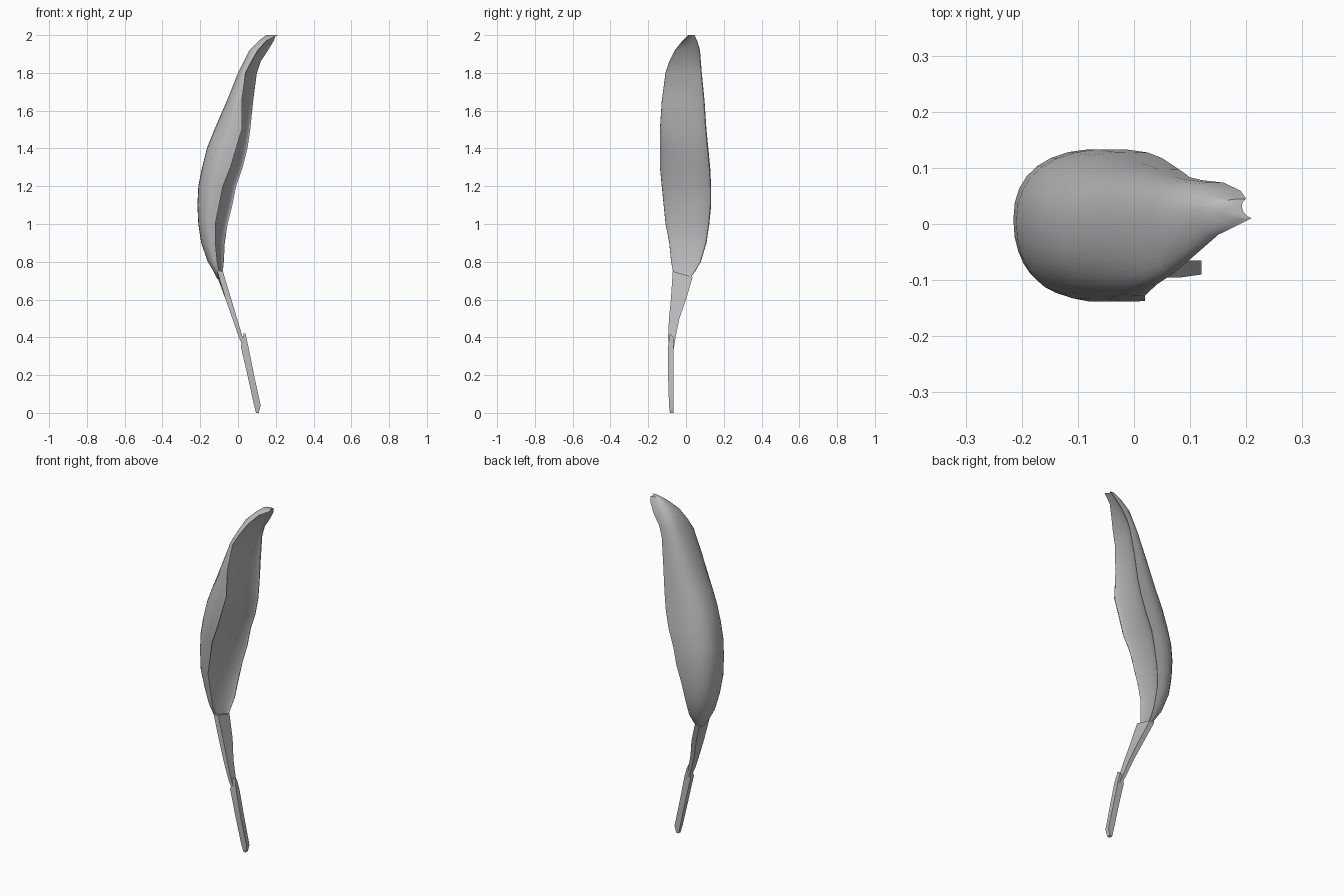
import bpy, bmesh, math
from mathutils import Vector

if "Cube" in bpy.data.objects:
    bpy.data.objects.remove(bpy.data.objects["Cube"], do_unlink=True)

grey = bpy.data.materials.new("plain grey")
grey.use_nodes = True
grey.diffuse_color = (0.5, 0.5, 0.5, 1)
grey.node_tree.nodes["Principled BSDF"].inputs["Base Color"].default_value = (0.5, 0.5, 0.5, 1)


def loft(name, rings, angle):
    """Skin closed rings of points, cap both ends and shade the result."""
    bm = bmesh.new()
    loops = [[bm.verts.new(p) for p in ring] for ring in rings]
    count = len(loops[0])
    for low, high in zip(loops, loops[1:]):
        for i in range(count):
            j = (i + 1) % count
            bm.faces.new((low[i], low[j], high[j], high[i]))
    # Each ring is a strip, so its ends close with a row of quads
    for ring in (loops[0], loops[-1]):
        for i in range(count // 2 - 1):
            bm.faces.new((ring[i], ring[i + 1], ring[-i - 2], ring[-i - 1]))
    bmesh.ops.recalc_face_normals(bm, faces=bm.faces)
    mesh = bpy.data.meshes.new(name)
    bm.to_mesh(mesh)
    bm.free()
    obj = bpy.data.objects.new(name, mesh)
    bpy.context.collection.objects.link(obj)
    mesh.materials.append(grey)
    bpy.ops.object.select_all(action="DESELECT")
    obj.select_set(True)
    bpy.context.view_layer.objects.active = obj
    bpy.ops.object.shade_smooth_by_angle(angle=math.radians(angle))
    return obj


def blade_ring(z, y_front, y_back, spine, front_edge, back_edge, steps=16):
    """Rounded outer arc from front edge to back edge, shallow hollow back."""
    middle, half = (y_front + y_back) / 2, (y_back - y_front) / 2
    outer, inner = [], []
    for i in range(steps + 1):
        t = math.pi * i / steps
        across = -math.copysign(abs(math.cos(t)) ** 0.9, math.cos(t))
        depth = abs(math.sin(t)) ** 0.8
        edge = front_edge + (back_edge - front_edge) * (across + 1) / 2
        tuck = 1.03 - 0.05 * (1 - depth) ** 2
        y = middle + half * across * tuck
        outer.append(Vector((edge + (spine - edge) * depth, y, z)))
        hollow = 0.22 * (spine - edge) * depth ** 2
        inner.append(Vector((edge + hollow, y - across * half * 0.03, z)))
    return outer + inner[::-1]


# Cupped leaf blade: height, front y, back y, spine x, front edge x, back edge x
blade = [
    (0.71, -0.03, 0.02, -0.11, -0.09, -0.08),
    (0.75, -0.07, 0.05, -0.13, -0.10, -0.08),
    (0.8, -0.08, 0.08, -0.16, -0.11, -0.075),
    (0.9, -0.09, 0.11, -0.195, -0.12, -0.07),
    (1.0, -0.11, 0.125, -0.21, -0.12, -0.055),
    (1.1, -0.12, 0.135, -0.215, -0.1, -0.03),
    (1.2, -0.13, 0.135, -0.21, -0.08, -0.01),
    (1.3, -0.14, 0.13, -0.19, -0.04, 0.025),
    (1.4, -0.14, 0.12, -0.165, -0.01, 0.05),
    (1.5, -0.14, 0.11, -0.125, 0.02, 0.065),
    (1.65, -0.13, 0.1, -0.06, 0.02, 0.08),
    (1.8, -0.11, 0.085, 0, 0.04, 0.1),
    (1.86, -0.09, 0.08, 0.03, 0.07, 0.12),
    (1.92, -0.06, 0.075, 0.06, 0.105, 0.16),
    (1.97, -0.02, 0.06, 0.11, 0.15, 0.19),
    (2.0, 0.01, 0.045, 0.15, 0.21, 0.2),
]
loft("leaf_blade", [blade_ring(*row) for row in blade], 50)


def stalk_ring(z, x, y_front, y_back, thick, slant):
    """Four-cornered flat section, tilted so its front side sits higher."""
    return [(x, y_front, z + slant), (x, y_back, z),
            (x + thick, y_back, z), (x + thick, y_front, z + slant)]


# Upper stalk widens into the base of the blade
upper = [(0.72, -0.11, -0.07, 0.035, 0.03, 0.03), (0.6, -0.065, -0.08, 0, 0.03, 0),
         (0.5, -0.03, -0.09, -0.035, 0.025, 0), (0.4, 0.005, -0.095, -0.055, 0.02, 0),
         (0.34, 0.03, -0.09, -0.065, 0.015, 0)]
loft("upper_stalk", [stalk_ring(*row) for row in upper], 30)

# Lower stalk overlaps the upper one and runs to the cut end
lower = [(0.4, 0.03, -0.085, -0.065, 0.01, 0.02), (0.35, 0.015, -0.095, -0.065, 0.04, 0),
         (0.2, 0.05, -0.095, -0.065, 0.035, 0), (0.04, 0.085, -0.09, -0.065, 0.035, 0),
         (0, 0.095, -0.085, -0.065, 0.015, 0)]
loft("lower_stalk", [stalk_ring(*row) for row in lower], 30)
